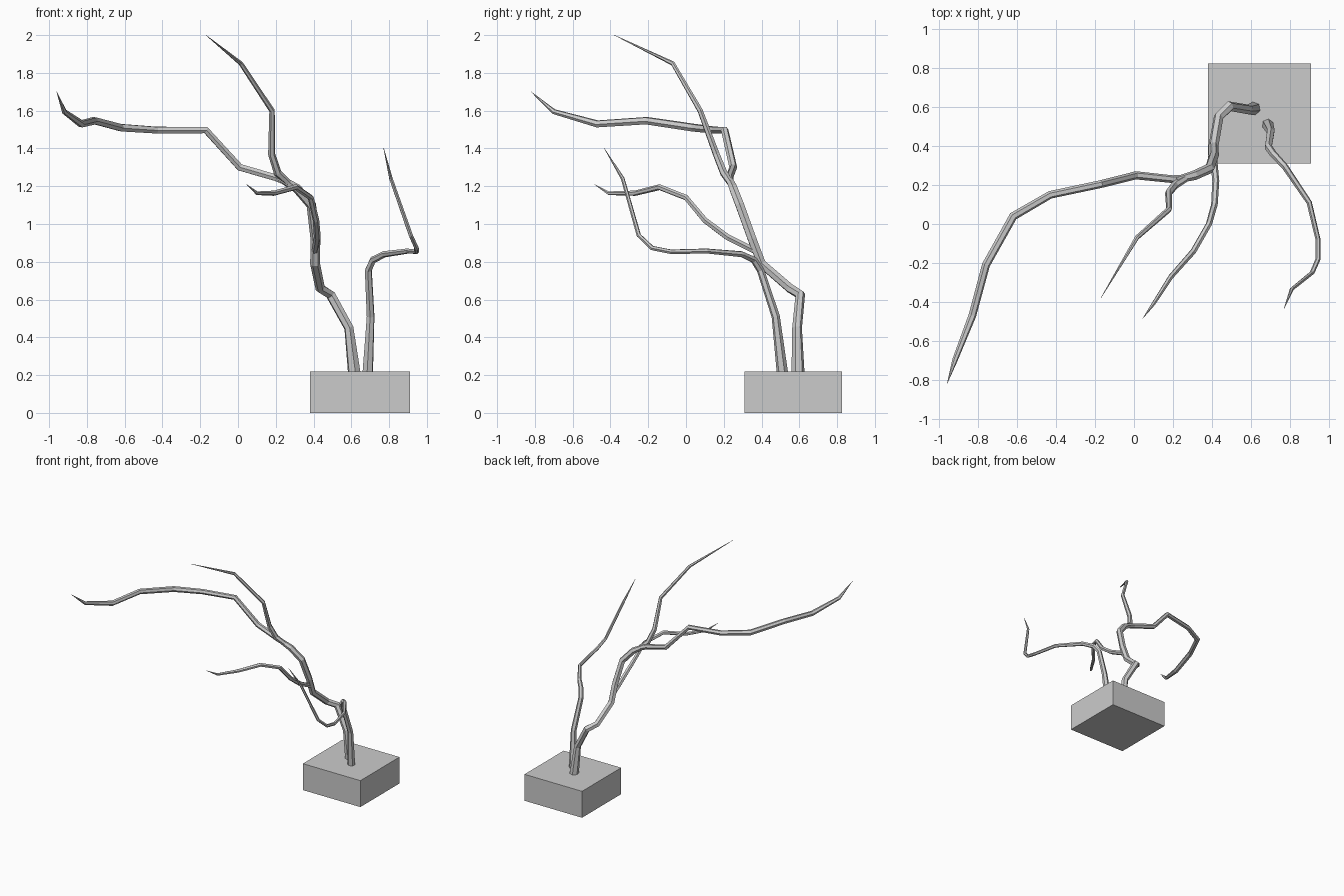
import bpy


def limb(name, pts):
    """Six-sided tapering tube through (x, y, z, radius) points."""
    cu = bpy.data.curves.new(name, 'CURVE')
    cu.dimensions = '3D'
    cu.bevel_depth = 1.0
    cu.bevel_resolution = 1
    cu.use_fill_caps = True
    sp = cu.splines.new('POLY')
    sp.points.add(len(pts) - 1)
    for p, (x, y, z, r) in zip(sp.points, pts):
        p.co = (x, y, z, 1)
        p.radius = r
    sp.use_smooth = False
    ob = bpy.data.objects.new(name, cu)
    bpy.context.collection.objects.link(ob)
    bpy.ops.object.select_all(action='DESELECT')
    ob.select_set(True)
    bpy.context.view_layer.objects.active = ob
    bpy.ops.object.convert(target='MESH')


# Block the plant stands in
bpy.ops.mesh.primitive_cube_add(size=1, location=(0.645, 0.568, 0.11))
base = bpy.context.object
base.name = "base_block"
base.scale = (0.53, 0.515, 0.22)

# Main trunk up to the upper fork
limb("trunk", [
    (0.615, 0.593, 0.215, 0.035), (0.587, 0.588, 0.45, 0.026),
    (0.49, 0.605, 0.625, 0.027), (0.435, 0.55, 0.66, 0.026),
    (0.408, 0.40, 0.79, 0.026), (0.41, 0.35, 0.92, 0.026),
    (0.388, 0.285, 1.10, 0.026), (0.31, 0.25, 1.19, 0.025),
    (0.215, 0.225, 1.245, 0.018)])

# Long branch sweeping left and forward
limb("long_branch", [
    (0.27, 0.237, 1.215, 0.018), (0.20, 0.23, 1.245, 0.020),
    (0.01, 0.25, 1.30, 0.021), (-0.17, 0.205, 1.497, 0.020),
    (-0.43, 0.15, 1.497, 0.020), (-0.62, 0.04, 1.51, 0.022),
    (-0.76, -0.21, 1.547, 0.021), (-0.83, -0.47, 1.53, 0.020),
    (-0.92, -0.70, 1.595, 0.014), (-0.96, -0.82, 1.70, 0.001)])

# Highest branch
limb("top_branch", [
    (0.27, 0.237, 1.215, 0.018), (0.21, 0.20, 1.27, 0.021),
    (0.178, 0.16, 1.37, 0.019), (0.18, 0.075, 1.60, 0.015),
    (0.015, -0.07, 1.85, 0.012), (-0.17, -0.38, 2.00, 0.001)])

# Middle branch reaching forward
limb("middle_branch", [
    (0.405, 0.38, 0.85, 0.018), (0.42, 0.22, 0.93, 0.018),
    (0.413, 0.10, 1.02, 0.017), (0.385, 0.0, 1.14, 0.016),
    (0.305, -0.14, 1.195, 0.016), (0.19, -0.27, 1.163, 0.014),
    (0.10, -0.41, 1.163, 0.010), (0.045, -0.485, 1.21, 0.001)])

# Second, thinner stem
limb("side_stem", [
    (0.687, 0.51, 0.215, 0.030), (0.702, 0.475, 0.51, 0.022),
    (0.69, 0.395, 0.755, 0.020), (0.715, 0.36, 0.81, 0.019),
    (0.775, 0.295, 0.84, 0.017), (0.90, 0.11, 0.857, 0.014),
    (0.945, -0.08, 0.853, 0.013), (0.945, -0.18, 0.873, 0.013),
    (0.915, -0.25, 0.94, 0.012), (0.81, -0.335, 1.24, 0.010),
    (0.77, -0.435, 1.405, 0.001)])
